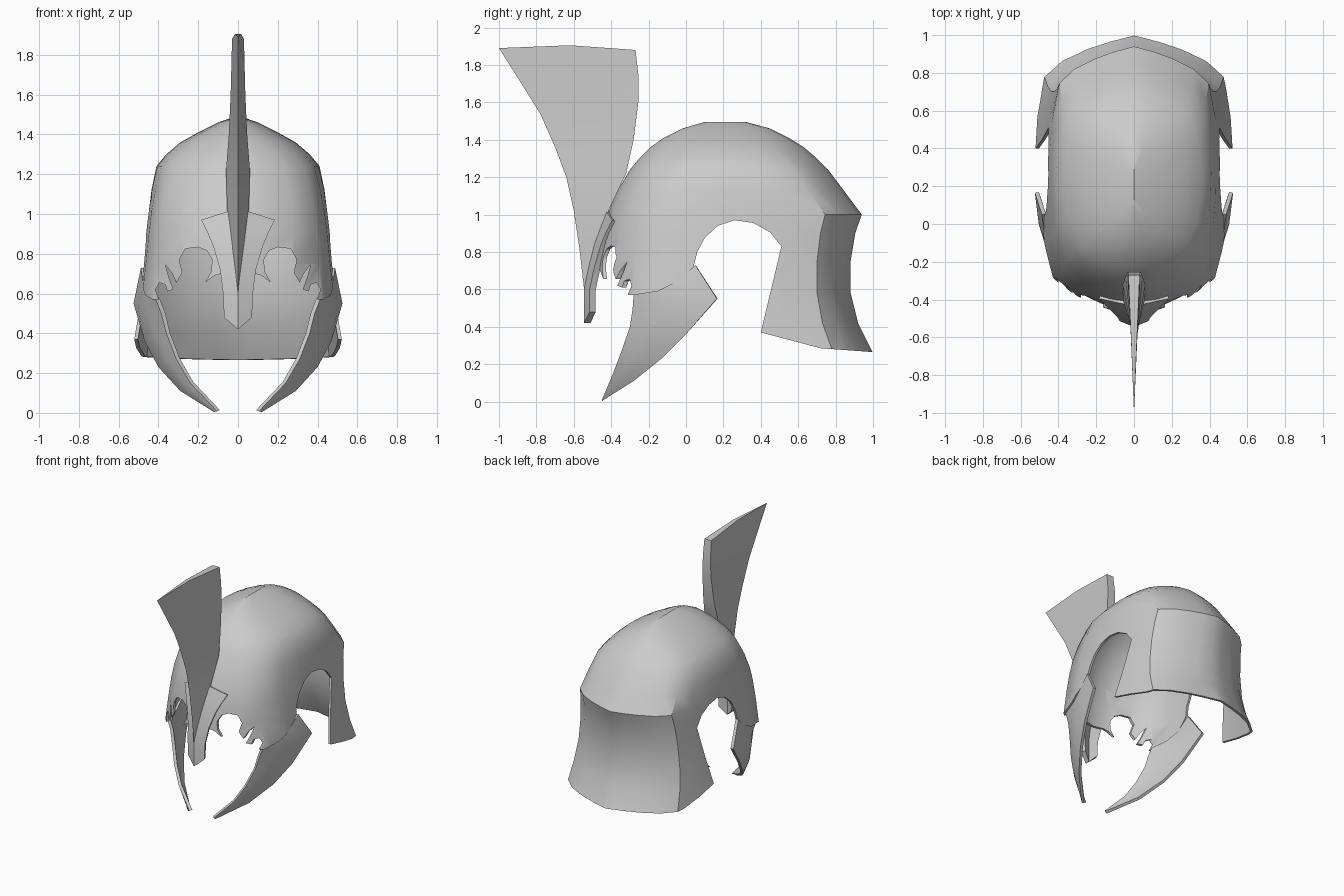
import bpy, bmesh, math
from mathutils import Vector

cube = bpy.data.objects.get("Cube")
if cube:
    bpy.data.objects.remove(cube, do_unlink=True)

metal = bpy.data.materials.new("plain grey metal")
metal.use_nodes = True
GREY = (0.6, 0.6, 0.6, 1)
metal.diffuse_color = GREY
metal.node_tree.nodes["Principled BSDF"].inputs["Base Color"].default_value = GREY


def make(name, verts, faces):
    """Mesh object from points and faces, welded and with outward normals."""
    mesh = bpy.data.meshes.new(name)
    bm = bmesh.new()
    vs = [bm.verts.new(v) for v in verts]
    for f in faces:
        bm.faces.new([vs[i] for i in f])
    bmesh.ops.remove_doubles(bm, verts=bm.verts[:], dist=0.0005)
    bmesh.ops.recalc_face_normals(bm, faces=bm.faces[:])
    bm.to_mesh(mesh)
    bm.free()
    mesh.materials.append(metal)
    obj = bpy.data.objects.new(name, mesh)
    bpy.context.collection.objects.link(obj)
    return obj


def grid(rows, closed=False):
    """Vertices and quads joining equal rows of points."""
    n = len(rows[0])
    span = n if closed else n - 1
    faces = [(r * n + i, r * n + (i + 1) % n, (r + 1) * n + (i + 1) % n, (r + 1) * n + i)
             for r in range(len(rows) - 1) for i in range(span)]
    return [p for row in rows for p in row], faces


def select(obj):
    bpy.ops.object.select_all(action='DESELECT')
    obj.select_set(True)
    bpy.context.view_layer.objects.active = obj


def modify(obj, kind, **settings):
    select(obj)
    mod = obj.modifiers.new(kind.lower(), kind)
    for key, value in settings.items():
        setattr(mod, key, value)
    bpy.ops.object.modifier_apply(modifier=mod.name)


def smooth(obj, degrees=35):
    select(obj)
    bpy.ops.object.shade_smooth_by_angle(angle=math.radians(degrees))


def cut(obj, outline, to_point, depth):
    """Cut a prism with the given outline out of an object."""
    n = len(outline)
    verts = [to_point(a, b, d) for d in depth for a, b in outline]
    faces = [tuple(range(n)), tuple(range(n, 2 * n))]
    faces += [(i, (i + 1) % n, n + (i + 1) % n, n + i) for i in range(n)]
    cutter = make("cutter", verts, faces)
    cutter.hide_render = True
    modify(obj, 'BOOLEAN', operation='DIFFERENCE', solver='EXACT', object=cutter)
    bpy.data.objects.remove(cutter, do_unlink=True)


# Helmet shell: horizontal rings, boxy low down and rounder toward the crown
BOXY = [(0, 1), (.23, .96), (.45, .91), (.7, .83), (.88, .72), (.96, .45), (1, .15),
        (1, -.15), (.97, -.45), (.86, -.72), (.6, -.87), (.27, -.96), (0, -1)]
# height, front, back, half width, boxiness
LEVELS = [(.2, -.5, 1.03, .55, 1), (.42, -.5, .92, .52, 1), (.58, -.49, .88, .497, 1),
          (.75, -.475, .88, .478, 1), (.9, -.45, .905, .462, 1), (1.0, -.42, .94, .45, 1),
          (1.12, -.37, .85, .435, .85), (1.24, -.3, .76, .41, .65), (1.3, -.25, .7, .36, .5),
          (1.36, -.19, .63, .29, .4), (1.41, -.12, .55, .2, .3), (1.46, -.02, .45, .1, .2),
          (1.495, .1, .32, 0, 0)]


def ring(z, front, back, width, boxy):
    mid = .24 if z < 1.45 else (front + back) / 2
    half = []
    for i, (bx, bd) in enumerate(BOXY):
        a = math.pi * i / (len(BOXY) - 1)
        x = width * (bx * boxy + math.sin(a) * (1 - boxy))
        d = bd * boxy + math.cos(a) * (1 - boxy)
        half.append((x, mid + d * (back - mid if d > 0 else mid - front), z))
    return half + [(-x, y, h) for x, y, h in half[-2:0:-1]]


shell = make("helmet_shell", *grid([ring(*lv) for lv in LEVELS], closed=True))
# keep the wall growing inward
up = max(shell.data.polygons, key=lambda p: p.center.z)
if up.normal.z < 0:
    shell.data.flip_normals()
modify(shell, 'SOLIDIFY', thickness=0.018, offset=-1)

# Ear arch, cheek seam and lower rim
SIDE = [(-.8, .57), (-.28, .57), (-.15, .59), (-.05, .64), (.04, .72), (.06, .8), (.1, .875),
        (.17, .94), (.26, .97), (.36, .955), (.45, .905), (.51, .83), (.4, .37),
        (.72, .285), (1.2, .25), (1.2, -.2), (-.8, -.2)]
cut(shell, SIDE, lambda a, b, d: (d, a, b), (-1, 1))

# Eye openings with pointed teeth
EYE = [(.085, .7), (.12, .69), (.165, .655), (.135, .71), (.13, .77), (.155, .815), (.2, .833),
       (.265, .825), (.295, .77), (.28, .705), (.31, .655), (.33, .7), (.365, .745),
       (.347, .68), (.325, .62), (.355, .61), (.365, .645), (.395, .655), (.415, .62),
       (.4, .575), (.4, .4)]
FACE = EYE + [(-x, z) for x, z in reversed(EYE)]
cut(shell, FACE, lambda a, b, d: (a, d, b), (-1, -.22))
smooth(shell)

# Cheek guards: front edge and back edge of each row, narrowing to a tip
CHEEK = [((.385, -.285, .5), (.525, .165, .55)), ((.36, -.3, .4), (.47, 0, .36)),
         ((.31, -.345, .27), (.4, -.13, .23)), ((.24, -.39, .15), (.29, -.28, .11)),
         ((.105, -.45, .008), (.12, -.448, .004))]
rows = [[(.415, -.28, .575), (.45, -.15, .595), (.475, -.05, .64), (.488, .05, .73)]]
for front, back in CHEEK:
    a, b = Vector(front), Vector(back)
    row = []
    for i in range(4):
        t = i / 3
        bulge = (b - a).length * .3 * t * (1 - t)
        row.append(a.lerp(b, t) + Vector((.8, -.6, 0)) * bulge)
    rows.append(row)

for side, label in ((1, "left"), (-1, "right")):
    flipped = [[(p[0] * side, p[1], p[2]) for p in row] for row in rows]
    cheek = make(label + "_cheek_guard", *grid(flipped))
    if sum(p.normal.x for p in cheek.data.polygons) * side < 0:
        cheek.data.flip_normals()
    modify(cheek, 'SOLIDIFY', thickness=0.022, offset=-1)
    smooth(cheek)

# Nose guard: centre height, edge height, half width, centre depth, edge depth
NOSE = [(.42, .48, .07, -.545, -.515), (.6, .6, .075, -.545, -.515), (.72, .72, .09, -.525, -.49),
        (.84, .84, .125, -.5, -.455), (.93, .91, .155, -.47, -.425), (1.03, .97, .185, -.435, -.395)]
rows = [[(-w, ye, ze), (0, yc, zc), (w, ye, ze)] for zc, ze, w, yc, ye in NOSE]
nose = make("nose_guard", *grid(rows))
if sum(p.normal.y for p in nose.data.polygons) > 0:
    nose.data.flip_normals()
modify(nose, 'SOLIDIFY', thickness=0.035, offset=-1)
smooth(nose, 20)

# Crest: wedge sections with a sharp front edge and a wider back
# front y, front z, back y, back z, half thickness
CREST = [(-1, 1.89, -.27, 1.88, .03), (-.88, 1.7, -.255, 1.75, .033),
         (-.78, 1.54, -.255, 1.6, .037), (-.7, 1.36, -.28, 1.4, .046),
         (-.64, 1.2, -.32, 1.22, .06), (-.6, 1.02, -.41, 1.03, .055),
         (-.57, .82, -.47, .82, .035), (-.545, .6, -.53, .6, .004)]
rows = [[(0, fy, fz), (w, by, bz), (-w, by, bz)] for fy, fz, by, bz, w in CREST]
verts, faces = grid(rows, closed=True)
last = len(verts)
# raised top edge
top = len(verts)
verts += [(.015, -.62, 1.905), (-.015, -.62, 1.905)]
faces += [(0, 1, top), (0, top, top + 1), (0, top + 1, 2), (1, 2, top + 1, top),
          (last - 3, last - 2, last - 1)]
crest = make("crest", verts, faces)
smooth(crest, 30)
